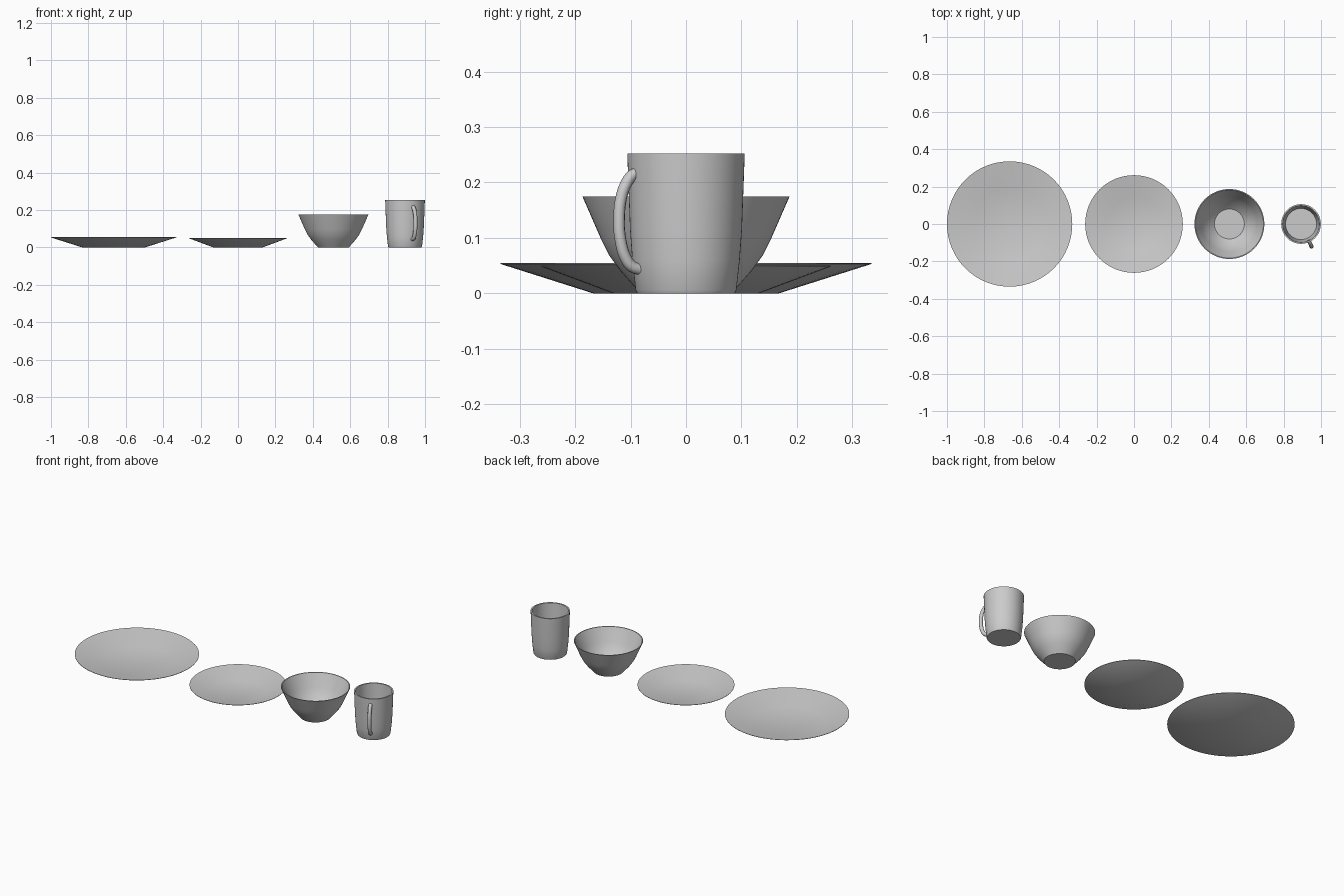
import bpy, math
from mathutils import Vector, Matrix

if "Cube" in bpy.data.objects:
    bpy.data.objects.remove(bpy.data.objects["Cube"])


def smooth(obj, angle=25):
    bpy.ops.object.select_all(action='DESELECT')
    obj.select_set(True)
    bpy.context.view_layer.objects.active = obj
    bpy.ops.object.shade_smooth_by_angle(angle=math.radians(angle))


def lathe(name, x, profile, segments=64):
    """Spin (radius, z) points, outer bottom to inner floor, capping both ends."""
    n = len(profile)
    verts = [(r * math.cos(2 * math.pi * s / segments),
              r * math.sin(2 * math.pi * s / segments), z)
             for s in range(segments) for r, z in profile]
    faces = []
    for s in range(segments):
        a, b = s * n, ((s + 1) % segments) * n
        faces += [(a + i, b + i, b + i + 1, a + i + 1) for i in range(n - 1)]
    faces.append([s * n for s in reversed(range(segments))])
    faces.append([s * n + n - 1 for s in range(segments)])
    mesh = bpy.data.meshes.new(name)
    mesh.from_pydata(verts, [], faces)
    obj = bpy.data.objects.new(name, mesh)
    obj.location.x = x
    bpy.context.collection.objects.link(obj)
    smooth(obj)
    return obj


# Shallow plates with a thin flared rim
lathe("dinner_plate", -0.665, [(0.168, 0), (0.335, 0.053), (0.335, 0.055),
                               (0.333, 0.055), (0.192, 0.010)])
lathe("side_plate", 0.0, [(0.132, 0), (0.261, 0.048), (0.261, 0.050),
                          (0.259, 0.050), (0.145, 0.009)])

# Deep bowl
lathe("bowl", 0.51, [(0.083, 0), (0.094, 0.013), (0.118, 0.040), (0.139, 0.069),
                     (0.153, 0.097), (0.187, 0.175), (0.182, 0.175),
                     (0.148, 0.099), (0.134, 0.072), (0.113, 0.044),
                     (0.088, 0.015), (0.080, 0.008)])

# Tapered mug body
MUG_X = 0.893
lathe("mug_body", MUG_X, [(0.088, 0), (0.091, 0.006), (0.097, 0.060),
                          (0.101, 0.115), (0.106, 0.252), (0.098, 0.252),
                          (0.093, 0.115), (0.089, 0.060), (0.083, 0.012)])

# Mug handle: round tube along a bow, (distance from mug axis, z)
path = [(0.098, 0.217), (0.108, 0.212), (0.120, 0.196), (0.129, 0.172), (0.133, 0.137),
        (0.130, 0.094), (0.118, 0.060), (0.107, 0.048), (0.093, 0.043)]
direction = Vector((math.sin(math.radians(25)), -math.cos(math.radians(25)), 0))
curve = bpy.data.curves.new("mug_handle", 'CURVE')
curve.dimensions = '3D'
curve.bevel_depth = 0.0105
curve.bevel_resolution = 3
curve.resolution_u = 5
spline = curve.splines.new('BEZIER')
spline.bezier_points.add(len(path) - 1)
for p, (r, z) in zip(spline.bezier_points, path):
    p.co = direction * r + Vector((MUG_X, 0, z))
    p.handle_left_type = p.handle_right_type = 'AUTO'
handle = bpy.data.objects.new("mug_handle", curve)
bpy.context.collection.objects.link(handle)
bpy.ops.object.select_all(action='DESELECT')
handle.select_set(True)
bpy.context.view_layer.objects.active = handle
bpy.ops.object.convert(target='MESH')
smooth(bpy.context.object, 60)
